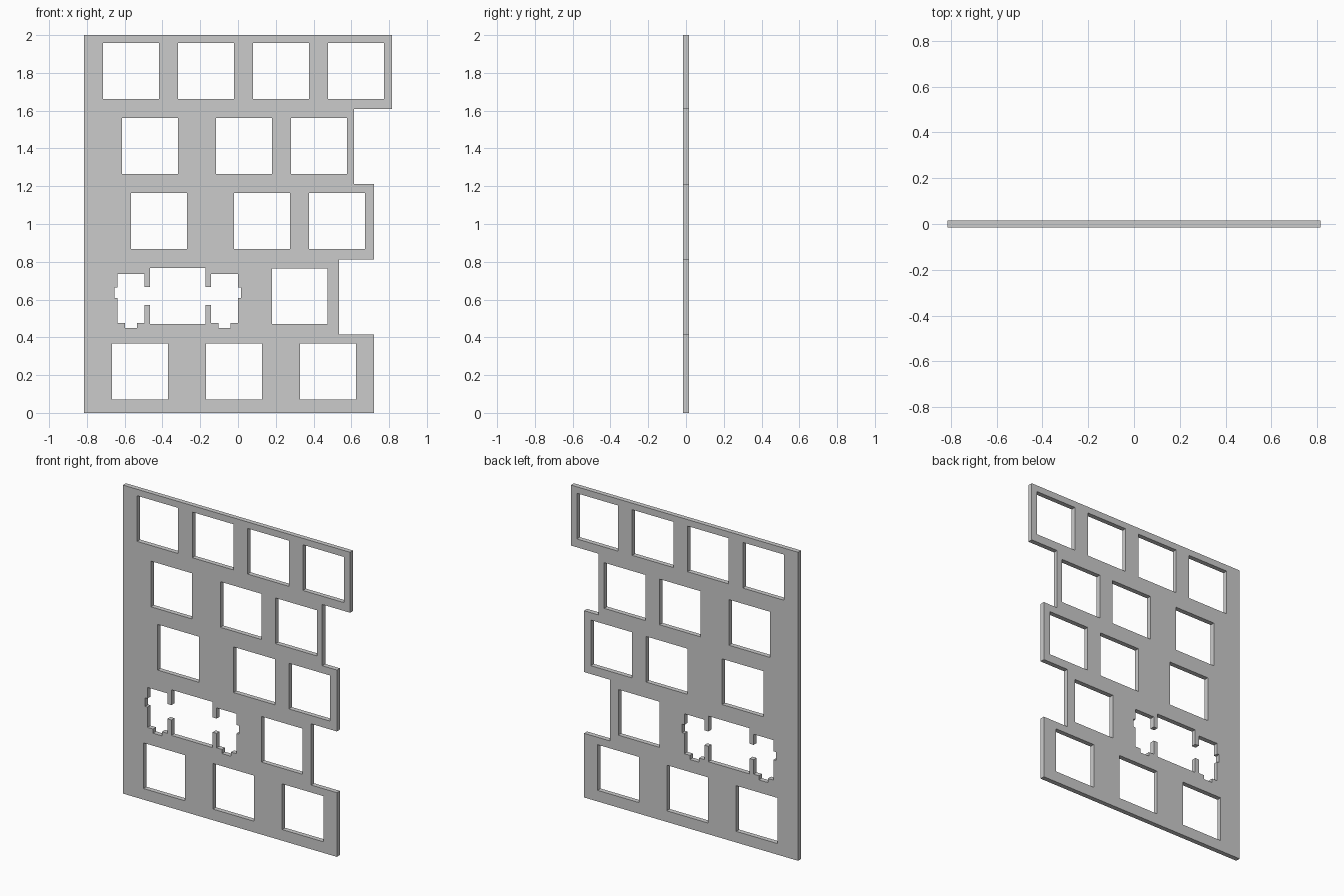
import bpy, bmesh, math

if "Cube" in bpy.data.objects:
    bpy.data.objects.remove(bpy.data.objects["Cube"])

THICK = 0.031
HOLE = 0.296
PITCH = 0.3975
BOTTOM = 0.072   # lower edge of the lowest row of holes

# Plate outline in x, z, stepped on the right side
outline = [(-0.815, 0), (0.72, 0), (0.72, 0.416), (0.535, 0.416), (0.535, 0.813),
           (0.72, 0.813), (0.72, 1.211), (0.615, 1.211), (0.615, 1.608),
           (0.815, 1.608), (0.815, 2), (-0.815, 2)]

# Left edges of the square holes, row by row from the bottom
rows = [[-0.667, -0.169, 0.328],
        [0.179],
        [-0.566, -0.021, 0.376],
        [-0.614, -0.116, 0.280],
        [-0.714, -0.317, 0.079, 0.476]]


def square(x, z):
    return [(x, z), (x + HOLE, z), (x + HOLE, z + HOLE), (x, z + HOLE)]


loops = [outline]
for i, row in enumerate(rows):
    loops += [square(x, BOTTOM + i * PITCH) for x in row]

# Wide slotted hole: right half as offsets from its centre line, mirrored
CX = -0.319
half = [(0.148, 0.470), (0.148, 0.570), (0.177, 0.570), (0.177, 0.476),
        (0.215, 0.476), (0.215, 0.449), (0.280, 0.449), (0.280, 0.476),
        (0.320, 0.476), (0.320, 0.608), (0.336, 0.608), (0.336, 0.663),
        (0.320, 0.663), (0.320, 0.735), (0.177, 0.735), (0.177, 0.666),
        (0.148, 0.666), (0.148, 0.766)]
loops.append([(CX + x, z) for x, z in half] + [(CX - x, z) for x, z in reversed(half)])

# Filled, extruded profile
curve = bpy.data.curves.new("plate_profile", 'CURVE')
curve.dimensions = '2D'
curve.fill_mode = 'BOTH'
curve.extrude = THICK / 2
for pts in loops:
    s = curve.splines.new('POLY')
    s.points.add(len(pts) - 1)
    for p, (x, z) in zip(s.points, pts):
        p.co = (x, z, 0, 1)
    s.use_cyclic_u = True
plate = bpy.data.objects.new("switch_plate", curve)
bpy.context.collection.objects.link(plate)
plate.rotation_euler.x = math.pi / 2
bpy.context.view_layer.objects.active = plate
plate.select_set(True)
bpy.ops.object.convert(target='MESH')
plate = bpy.context.object
bpy.ops.object.transform_apply(location=False, rotation=True, scale=False)

# Weld caps to walls and keep flat faces
bm = bmesh.new()
bm.from_mesh(plate.data)
bmesh.ops.remove_doubles(bm, verts=bm.verts, dist=0.0005)
bmesh.ops.recalc_face_normals(bm, faces=bm.faces)
for f in bm.faces:
    f.smooth = False
bm.to_mesh(plate.data)
bm.free()
